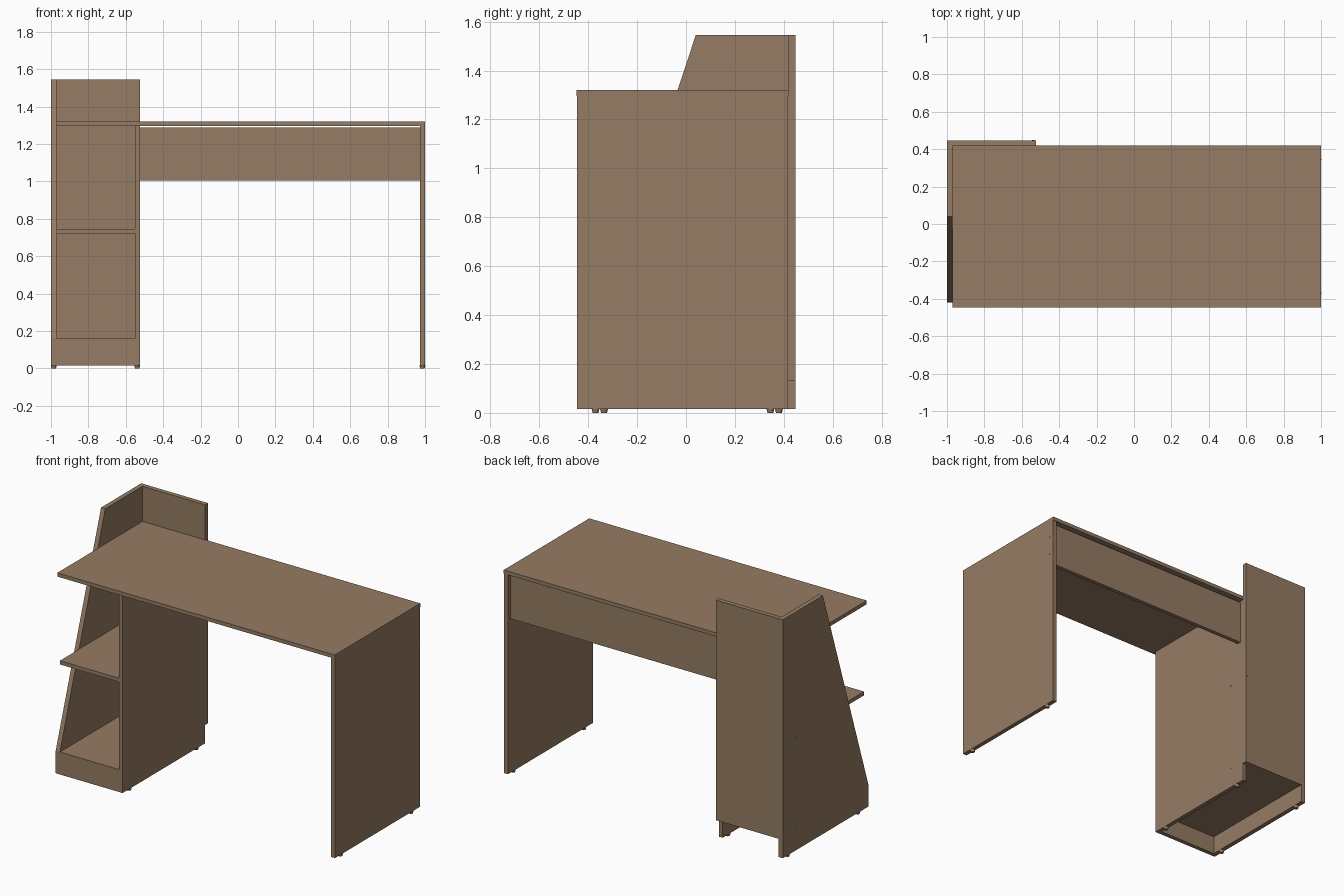
import bpy
import bmesh
from math import pi
from mathutils import Matrix

cube = bpy.data.objects.get("Cube")
if cube:
    bpy.data.objects.remove(cube, do_unlink=True)

wood = bpy.data.materials.new("brown_wood")
wood.use_nodes = True
color = (0.30, 0.20, 0.125, 1)
wood.diffuse_color = color
wood.node_tree.nodes["Principled BSDF"].inputs["Base Color"].default_value = color
wood.node_tree.nodes["Principled BSDF"].inputs["Roughness"].default_value = 0.8


def finish(name, bm):
    bmesh.ops.recalc_face_normals(bm, faces=bm.faces)
    mesh = bpy.data.meshes.new(name)
    bm.to_mesh(mesh)
    bm.free()
    mesh.materials.append(wood)
    obj = bpy.data.objects.new(name, mesh)
    bpy.context.collection.objects.link(obj)
    return obj


def panel(name, x, outline):
    """Extrude a y-z outline between two x positions."""
    bm = bmesh.new()
    face = bm.faces.new([bm.verts.new((x[0], y, z)) for y, z in outline])
    out = bmesh.ops.extrude_face_region(bm, geom=[face])
    moved = [v for v in out["geom"] if isinstance(v, bmesh.types.BMVert)]
    bmesh.ops.translate(bm, verts=moved, vec=(x[1] - x[0], 0, 0))
    return finish(name, bm)


def board(name, x, y, z):
    return panel(name, x, [(y[0], z[0]), (y[1], z[0]), (y[1], z[1]), (y[0], z[1])])


def disc(name, center, radius, depth, axis="z", top=None):
    turn = {"x": Matrix.Rotation(pi / 2, 4, "Y"),
            "y": Matrix.Rotation(pi / 2, 4, "X"),
            "z": Matrix.Identity(4)}[axis]
    bm = bmesh.new()
    bmesh.ops.create_cone(bm, cap_ends=True, segments=12, radius1=radius,
                          radius2=top or radius, depth=depth,
                          matrix=Matrix.Translation(center) @ turn)
    return finish(name, bm)


# Main layout
left, shelf_left, shelf_right, inner = -1, -0.97, -0.552, -0.525
front, rear, back = -0.42, 0.417, 0.447
floor, under, top = 0.016, 1.296, 1.32

# Desk
board("desktop", (shelf_left, 1), (-0.447, 0.42), (under, top))
board("desk_leg_panel", (0.972, 1), (-0.445, rear), (floor, under))
board("modesty_panel", (inner, 0.972), (0.367, 0.393), (1.005, 1.288))

# Shelf tower
panel("tower_outer_side", (left, shelf_left),
      [(front, floor), (back, floor), (back, 1.545), (0.04, 1.545), (front, 0.16)])
board("tower_inner_side", (shelf_right, inner), (front, rear), (floor, under))
board("tower_back", (shelf_left, inner), (rear, back), (0.133, 1.545))
board("middle_shelf", (shelf_left, shelf_right), (front, rear), (0.722, 0.746))
board("bottom_shelf", (shelf_left, shelf_right), (front + 0.028, rear), (0.134, 0.16))
board("front_plinth", (shelf_left, shelf_right), (front, front + 0.028), (floor, 0.16))

# Feet
for x, ys in ((-0.985, (-0.335, 0.38)), (-0.539, (-0.335, 0.345)), (0.986, (-0.37, 0.345))):
    for y in ys:
        disc("foot", (x, y, floor / 2), 0.012, floor, top=0.016)

# Fittings
for x in (-0.49, 0.935):
    disc("cam_lock", (x, 0.366, 1.07), 0.014, 0.004, "y")
for z in (1.07, 1.19):
    disc("leg_screw", (1, 0.38, z), 0.006, 0.002, "x")
    disc("tower_screw", (inner, 0.38, z), 0.006, 0.002, "x")
for z in (0.147, 0.734):
    for y in (-0.3, 0.3):
        disc("shelf_screw", (inner, y, z), 0.006, 0.002, "x")
    disc("outer_screw", (left, 0.3, z), 0.006, 0.002, "x")
for z in (0.25, 0.75, 1.2):
    disc("back_screw", (-0.539, back, z), 0.006, 0.002, "y")
